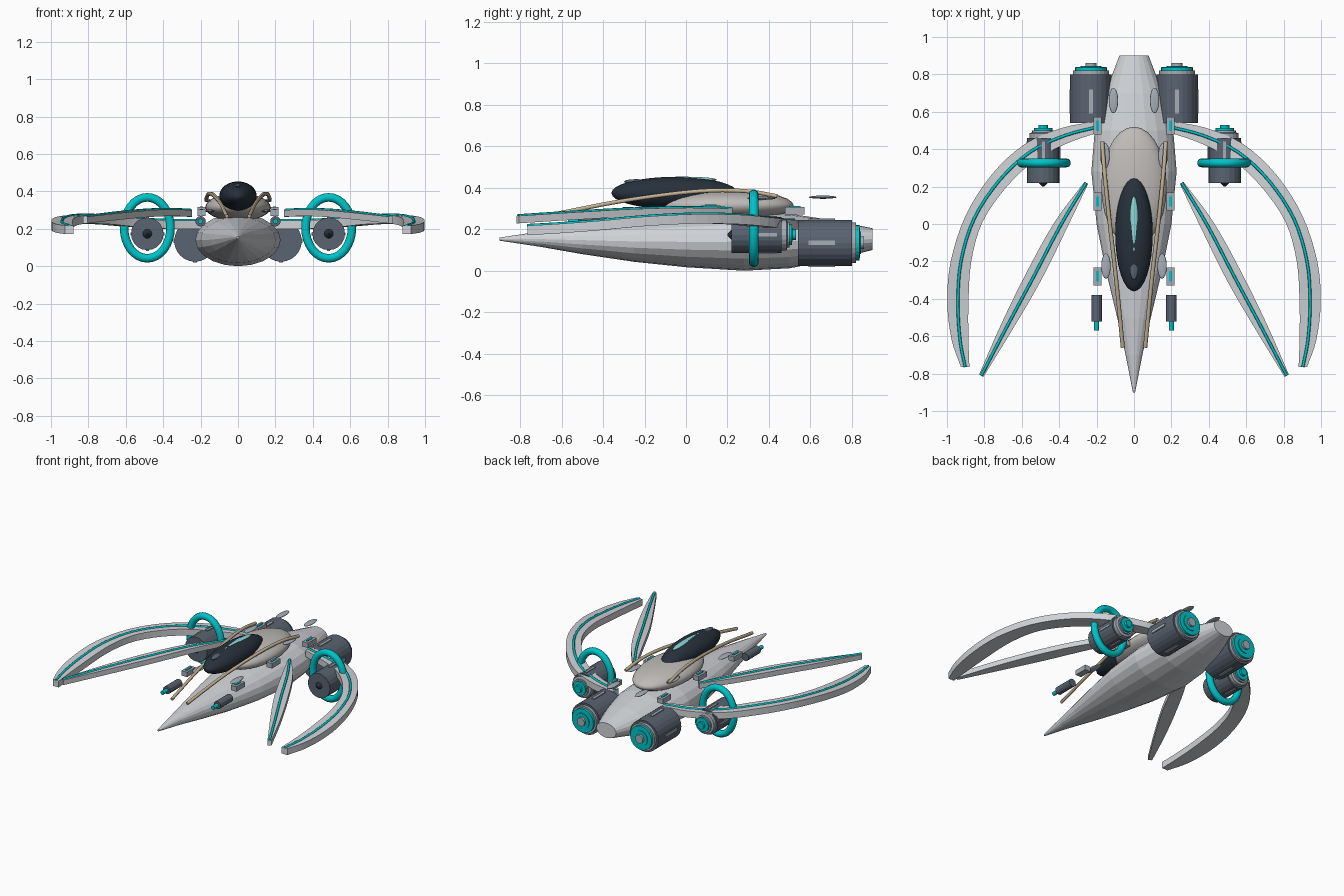
import bpy, bmesh, math
from mathutils import Vector

if "Cube" in bpy.data.objects:
    bpy.data.objects.remove(bpy.data.objects["Cube"])


def material(name, rgb):
    m = bpy.data.materials.new(name)
    m.diffuse_color = (*rgb, 1)
    m.use_nodes = True
    m.node_tree.nodes["Principled BSDF"].inputs["Base Color"].default_value = m.diffuse_color
    return m


TEAL = material("teal_glow", (0.0, 0.55, 0.58))
SLATE = material("slate_metal", (0.1, 0.125, 0.165))
GLASS = material("dark_glass", (0.02, 0.03, 0.045))
GOLD = material("gold_trim", (0.55, 0.45, 0.3))
WARM = material("warm_grey", (0.52, 0.5, 0.48))
PALE = material("pale_aqua", (0.25, 0.68, 0.66))
GREY = material("panel_grey", (0.38, 0.42, 0.47))
LIGHT = material("hull_grey", (0.63, 0.65, 0.68))


def loft(name, rings, mat):
    """Skin closed rings of equal length and cap both ends."""
    bm = bmesh.new()
    vs = [[bm.verts.new(p) for p in r] for r in rings]
    n = len(rings[0])
    for a, b in zip(vs, vs[1:]):
        for i in range(n):
            bm.faces.new((a[i], a[(i + 1) % n], b[(i + 1) % n], b[i]))
    bm.faces.new(vs[0])
    bm.faces.new(vs[-1])
    bmesh.ops.recalc_face_normals(bm, faces=bm.faces)
    me = bpy.data.meshes.new(name)
    bm.to_mesh(me)
    bm.free()
    ob = bpy.data.objects.new(name, me)
    bpy.context.collection.objects.link(ob)
    me.materials.append(mat)
    return ob


def ellipse(cx, y, cz, rx, rz, n):
    return [(cx + rx * math.cos(2 * math.pi * i / n), y,
             cz + rz * math.sin(2 * math.pi * i / n)) for i in range(n)]


def lathe(name, x, z, profile, mat, n=20):
    """Turned part along y; profile holds (y, radius)."""
    return loft(name, [ellipse(x, y, z, r, r, n) for y, r in profile], mat)


def ellipsoid(name, loc, radii, mat, seg=24):
    bpy.ops.mesh.primitive_uv_sphere_add(segments=seg, ring_count=seg // 2, location=loc)
    ob = bpy.context.object
    ob.name, ob.scale = name, radii
    ob.data.materials.append(mat)
    bpy.ops.object.shade_smooth()
    return ob


def box(name, loc, size, mat, rot=(0, 0, 0)):
    bpy.ops.mesh.primitive_cube_add(size=1, location=loc, rotation=rot)
    ob = bpy.context.object
    ob.name, ob.scale = name, size
    ob.data.materials.append(mat)
    return ob


def spline(rows, steps=4):
    """Catmull-Rom through rows of numbers."""
    p = [Vector(r) for r in rows]
    p = [2 * p[0] - p[1]] + p + [2 * p[-1] - p[-2]]
    out = []
    for a, b, c, d in zip(p, p[1:], p[2:], p[3:]):
        for k in range(steps):
            t = k / steps
            out.append(0.5 * (2 * b + (c - a) * t + (2 * a - 5 * b + 4 * c - d) * t * t
                              + (3 * b - a - 3 * c + d) * t ** 3))
    return out + [p[-2]]


def tube(name, pts, r, mat, cyclic=False, res=2):
    cu = bpy.data.curves.new(name, 'CURVE')
    cu.dimensions = '3D'
    cu.bevel_depth, cu.bevel_resolution = r, res
    cu.use_fill_caps = True
    sp = cu.splines.new('POLY')
    sp.points.add(len(pts) - 1)
    for q, p in zip(sp.points, pts):
        q.co = (*p, 1)
    sp.use_cyclic_u = cyclic
    ob = bpy.data.objects.new(name, cu)
    bpy.context.collection.objects.link(ob)
    cu.materials.append(mat)


def blade(name, rows, s, half):
    """Flat curved wing from (outer x, y, inner x, y, z) with a glowing spine."""
    pts = spline(rows)
    loft(name, [[(s * ox, oy, z - half), (s * ox, oy, z + half),
                 (s * ix, iy, z + half), (s * ix, iy, z - half)]
                for ox, oy, ix, iy, z in pts], LIGHT)
    tube(name + "_spine", [(s * (a + c) / 2, (b + d) / 2, z + half)
                           for a, b, c, d, z in pts], 0.008, TEAL)


# Hull: stations of (y, half width, bottom, top)
stations = [(-.9, .006, .145, .16), (-.7, .045, .115, .19), (-.5, .09, .08, .215),
            (-.25, .15, .043, .24), (0, .2, .017, .262), (.28, .228, 0, .28),
            (.5, .21, .012, .275), (.7, .155, .05, .245), (.9, .078, .1, .205)]
loft("hull", [ellipse(0, y, (b + t) / 2, w, (t - b) / 2, 20) for y, w, b, t in stations], LIGHT)

# Cabin, canopy and its highlight strip
ellipsoid("cabin_fairing", (0, .2, .315), (.175, .32, .075), WARM, 28)
ellipsoid("canopy", (0, -.055, .375), (.1, .305, .078), GLASS, 32)
ellipsoid("canopy_strip", (0, -.02, .44), (.025, .17, .014), PALE, 16)
ellipsoid("canopy_sensor", (0, -.24, .43), (.022, .06, .012), SLATE, 12)

wing = [(.19, .55, .19, .49, .222), (.38, .515, .36, .43, .222), (.58, .43, .53, .34, .232),
        (.76, .265, .68, .2, .247), (.9, .045, .81, .01, .25), (.98, -.2, .87, -.2, .238),
        (.998, -.42, .885, -.42, .218), (.975, -.62, .885, -.62, .203), (.925, -.765, .88, -.765, .195)]
fin = [(.265, .225, .245, .215, .282), (.425, .01, .36, -.025, .286), (.575, -.26, .497, -.302, .279),
       (.71, -.535, .652, -.568, .264), (.828, -.805, .805, -.817, .247)]

for s, side in ((1, "right"), (-1, "left")):
    blade(f"{side}_main_wing", wing, s, .023)
    blade(f"{side}_front_fin", fin, s, .018)

    # Rear engine: drum, stepped nozzle and slots
    x, z = s * .23, .135
    lathe(f"{side}_rear_engine", x, z, [(.54, .111), (.8, .111)], SLATE, 24)
    lathe(f"{side}_rear_collar", x, z, [(.795, .097), (.82, .097)], GREY, 24)
    lathe(f"{side}_rear_glow", x, z, [(.815, .085), (.838, .085), (.839, .055), (.845, .055)], TEAL, 24)
    lathe(f"{side}_rear_core", x, z, [(.84, .03), (.86, .03)], GREY, 16)
    for k in range(4):
        a = k * math.pi / 2
        box(f"{side}_rear_slot", (x + .11 * math.cos(a), .655, z + .11 * math.sin(a)),
            (.012, .13, .02), GREY, (0, -a, 0))

    # Wing engine with spinner, nozzle and surrounding ring
    x, z = s * .485, .173
    lathe(f"{side}_wing_engine", x, z, [(.22, .087), (.46, .087)], SLATE)
    lathe(f"{side}_wing_spinner", x, z, [(.2, .004), (.225, .03)], GLASS, 12)
    lathe(f"{side}_wing_collar", x, z, [(.455, .075), (.485, .075), (.49, .06), (.5, .06)], GREY)
    lathe(f"{side}_wing_glow", x, z, [(.498, .05), (.512, .05), (.513, .025), (.53, .025)], TEAL)
    for k in range(4):
        a = k * math.pi / 2
        box(f"{side}_wing_slot", (x + .086 * math.cos(a), .39, z + .086 * math.sin(a)),
            (.01, .1, .016), GREY, (0, -a, 0))
    tube(f"{side}_wing_ring", ellipse(x, .327, .205, .124, .163, 32), .024, TEAL, True, 3)

    # Gold rail sweeping over the cabin
    tube(f"{side}_rail", [tuple(p) for p in spline(
        [(s * .06, -.66, .268), (s * .095, -.3, .338), (s * .135, .05, .383),
         (s * .158, .28, .385), (s * .17, .44, .36)])], .011, GOLD, res=1)

    # Floating hull blocks with glowing inserts
    for y, bz in ((.525, .29), (.12, .298), (-.28, .285)):
        box(f"{side}_hull_block", (s * .195, y, bz), (.045, .095, .035), GREY)
        box(f"{side}_block_light", (s * .195, y, bz + .017), (.014, .055, .01), TEAL)

    # Thin oval panels
    for px, y, pz in ((.11, .66, .355), (.155, .365, .35), (.15, -.225, .295)):
        ellipsoid(f"{side}_oval_panel", (s * px, y, pz), (.025, .068, .008), GREY, 16)

    # Forward cannon
    lathe(f"{side}_cannon", s * .2, .24, [(-.52, .028), (-.38, .028)], SLATE, 12)
    lathe(f"{side}_cannon_tip", s * .2, .24, [(-.57, .014), (-.515, .014)], TEAL, 12)
